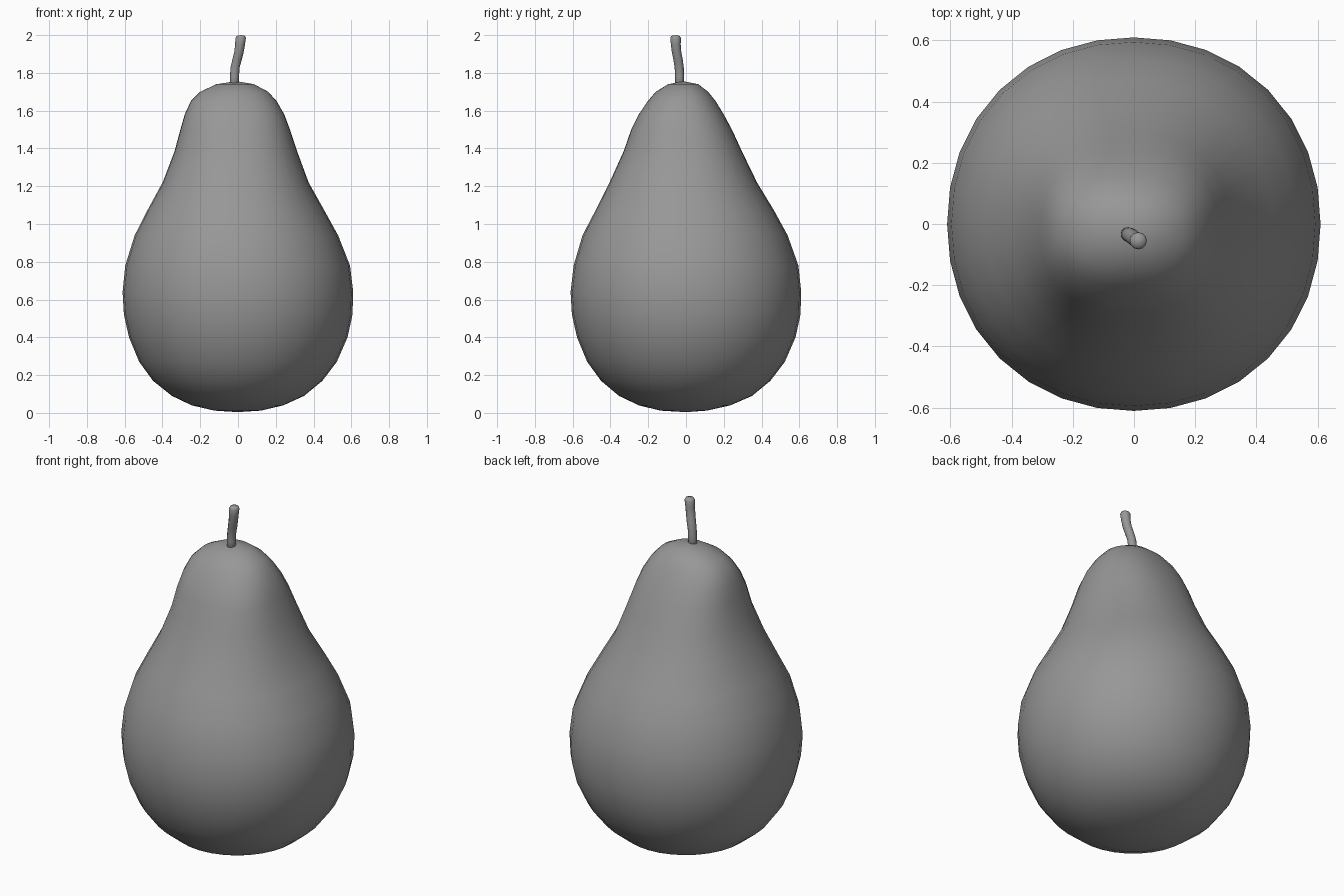
import bpy, bmesh
from math import sin, cos, pi

# Dark grey skin
grey = bpy.data.materials.new("dark_grey")
grey.diffuse_color = (0.31, 0.31, 0.31, 1)


def loft(name, rings, sides, lo_cap, hi_cap):
    """Skin a stack of horizontal rings (z, cx, cy, rx, ry, squareness) and fan-cap both ends."""
    bm = bmesh.new()
    loops = []
    for z, cx, cy, rx, ry, n in rings:
        loop = []
        for i in range(sides):
            a = 2 * pi * i / sides
            c, s = cos(a), sin(a)
            d = (abs(c) ** n + abs(s) ** n) ** (-1 / n)
            loop.append(bm.verts.new((cx + rx * c * d, cy + ry * s * d, z)))
        loops.append(loop)
    for a, b in zip(loops, loops[1:]):
        for i in range(sides):
            j = (i + 1) % sides
            bm.faces.new((a[i], a[j], b[j], b[i]))
    lo, hi = bm.verts.new(lo_cap), bm.verts.new(hi_cap)
    for i in range(sides):
        j = (i + 1) % sides
        bm.faces.new((lo, loops[0][j], loops[0][i]))
        bm.faces.new((hi, loops[-1][i], loops[-1][j]))
    me = bpy.data.meshes.new(name)
    bm.to_mesh(me)
    bm.free()
    me.shade_smooth()
    me.materials.append(grey)
    ob = bpy.data.objects.new(name, me)
    bpy.context.collection.objects.link(ob)
    return ob


# Pear body: z, left, right, front, back extents, squareness of the section
profile = [
    (0.012, -.125, .12, -.135, .11, 2), (0.04, -.245, .24, -.25, .235, 2),
    (0.09, -.35, .35, -.355, .35, 2), (0.17, -.45, .447, -.45, .447, 2.03),
    (0.27, -.523, .523, -.523, .523, 2.05), (0.40, -.577, .58, -.577, .58, 2.07),
    (0.52, -.604, .606, -.604, .606, 2.08), (0.64, -.611, .61, -.611, .61, 2.1),
    (0.78, -.597, .593, -.595, .595, 2.1), (0.94, -.547, .53, -.548, .538, 2.1),
    (1.07, -.481, .458, -.48, .467, 2.13), (1.22, -.399, .374, -.405, .376, 2.2),
    (1.385, -.336, .313, -.33, .296, 2.3), (1.50, -.305, .275, -.29, .243, 2.4),
    (1.58, -.282, .245, -.25, .20, 2.4), (1.65, -.25, .205, -.203, .157, 2.3),
    (1.70, -.20, .16, -.16, .117, 2.2), (1.74, -.115, .085, -.095, .065, 2),
]
body = [(z, (l + r) / 2, (f + b) / 2, (r - l) / 2, (b - f) / 2, n)
        for z, l, r, f, b, n in profile]
loft("pear_body", body, 32, (0, 0, 0.004), (-.01, -.015, 1.756))

# Curved stem with a slightly swollen, rounded tip
path = [(1.70, -.02, -.034, .024), (1.78, -.019, -.034, .024), (1.83, -.015, -.036, .024),
        (1.87, -.005, -.042, .025), (1.91, .005, -.050, .025), (1.95, .011, -.054, .026),
        (1.985, .014, -.055, .028), (1.996, .015, -.055, .022)]
stem = [(z, x, y, r, r, 2) for z, x, y, r in path]
loft("stem", stem, 12, (-.02, -.034, 1.70), (.015, -.055, 2.0))
